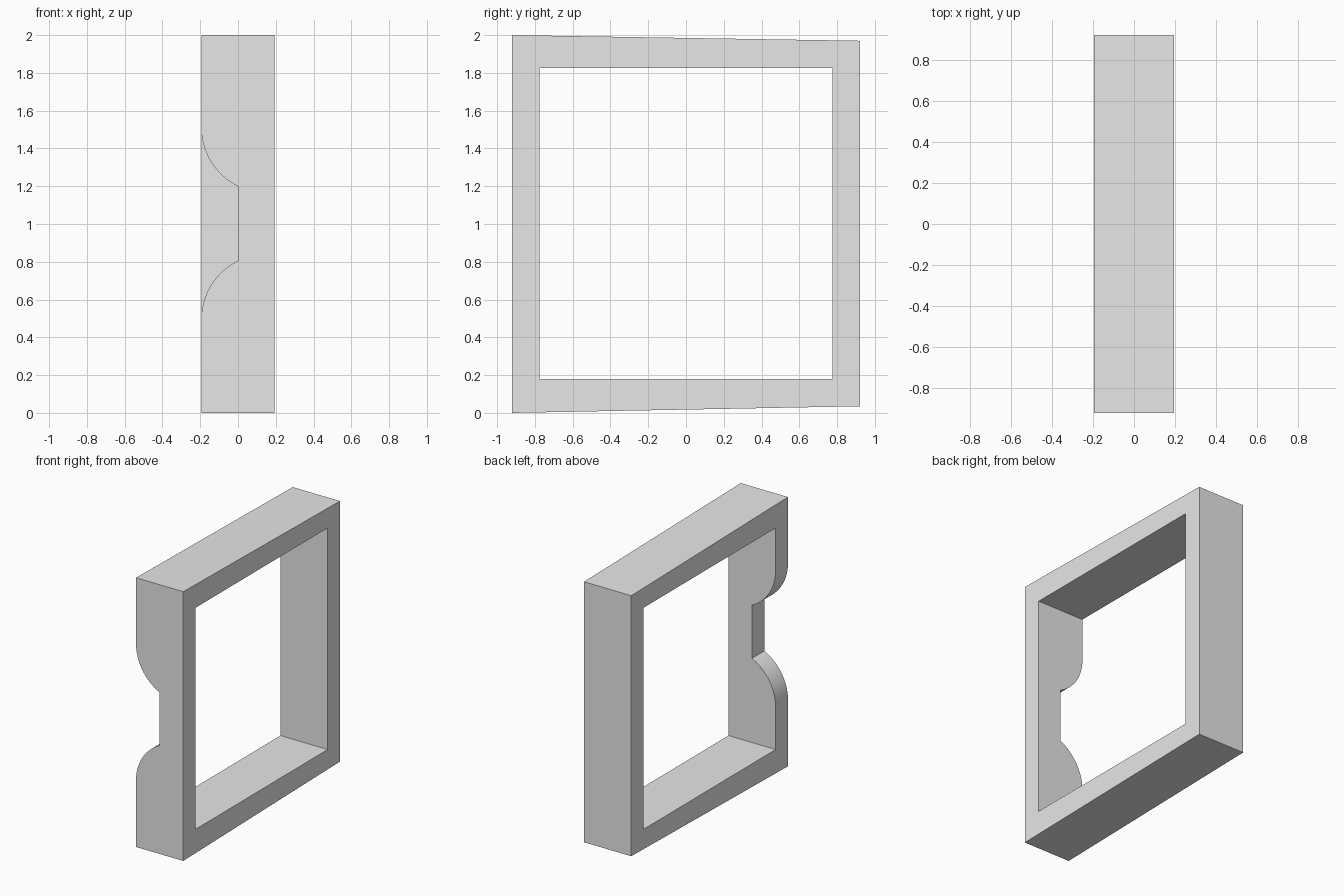
import bpy, bmesh, math
from mathutils import Vector

cube = bpy.data.objects.get("Cube")
if cube:
    bpy.data.objects.remove(cube, do_unlink=True)

HALF_W = 0.194       # half thickness along x
HALF_D = 0.92        # half depth along y
RADIUS = 0.345       # rounded shoulders of the notch

grey = bpy.data.materials.new("light grey")
grey.use_nodes = True
grey.diffuse_color = (0.8, 0.8, 0.8, 1)
grey.node_tree.nodes["Principled BSDF"].inputs["Base Color"].default_value = (0.8, 0.8, 0.8, 1)


def prism(name, points, offset):
    """Extrude a closed outline by the offset vector."""
    bm = bmesh.new()
    face = bm.faces.new([bm.verts.new(p) for p in points])
    ext = bmesh.ops.extrude_face_region(bm, geom=[face])
    moved = [v for v in ext["geom"] if isinstance(v, bmesh.types.BMVert)]
    bmesh.ops.translate(bm, verts=moved, vec=Vector(offset))
    bmesh.ops.recalc_face_normals(bm, faces=bm.faces)
    mesh = bpy.data.meshes.new(name)
    bm.to_mesh(mesh)
    bm.free()
    mesh.materials.append(grey)
    obj = bpy.data.objects.new(name, mesh)
    bpy.context.collection.objects.link(obj)
    return obj


def cut(target, cutter):
    """Subtract the cutter, bake the result and discard the cutter."""
    cutter.hide_render = True
    mod = target.modifiers.new("cut", "BOOLEAN")
    mod.operation, mod.solver, mod.object = "DIFFERENCE", "EXACT", cutter
    bpy.context.view_layer.update()
    evaluated = target.evaluated_get(bpy.context.evaluated_depsgraph_get())
    baked = bpy.data.meshes.new_from_object(evaluated)
    target.modifiers.clear()
    target.data = baked
    bpy.data.objects.remove(cutter, do_unlink=True)


# Outer block, slightly taller at the front than at the back
outline = [(-HALF_D, 0), (HALF_D, 0.035), (HALF_D, 1.97), (-HALF_D, 2)]
frame = prism("frame", [(-HALF_W, y, z) for y, z in outline], (2 * HALF_W, 0, 0))

# Rectangular opening through the frame
opening = [(-0.775, 0.18), (0.775, 0.18), (0.775, 1.825), (-0.775, 1.825)]
cut(frame, prism("opening_cutter", [(-0.5, y, z) for y, z in opening], (1, 0, 0)))

# Finger notch in the front post: flat floor between two rounded shoulders
STEPS = 20
centre_x = RADIUS - HALF_W
sweep = math.acos(centre_x / RADIUS)
arc = [(centre_x - RADIUS * math.cos(sweep * i / STEPS),
        RADIUS * math.sin(sweep * i / STEPS)) for i in range(STEPS + 1)]
upper = [(x, 1.51 - dz) for x, dz in arc]
lower = [(x, 0.495 + dz) for x, dz in reversed(arc)]
notch = [(-0.4, 1.51)] + upper + lower + [(-0.4, 0.495)]
cut(frame, prism("notch_cutter", [(x, -1.1, z) for x, z in notch], (0, 0.6, 0)))

# Smooth the curved shoulders, keep the corners sharp
bpy.ops.object.select_all(action="DESELECT")
frame.select_set(True)
bpy.context.view_layer.objects.active = frame
bpy.ops.object.shade_smooth_by_angle(angle=math.radians(20))
